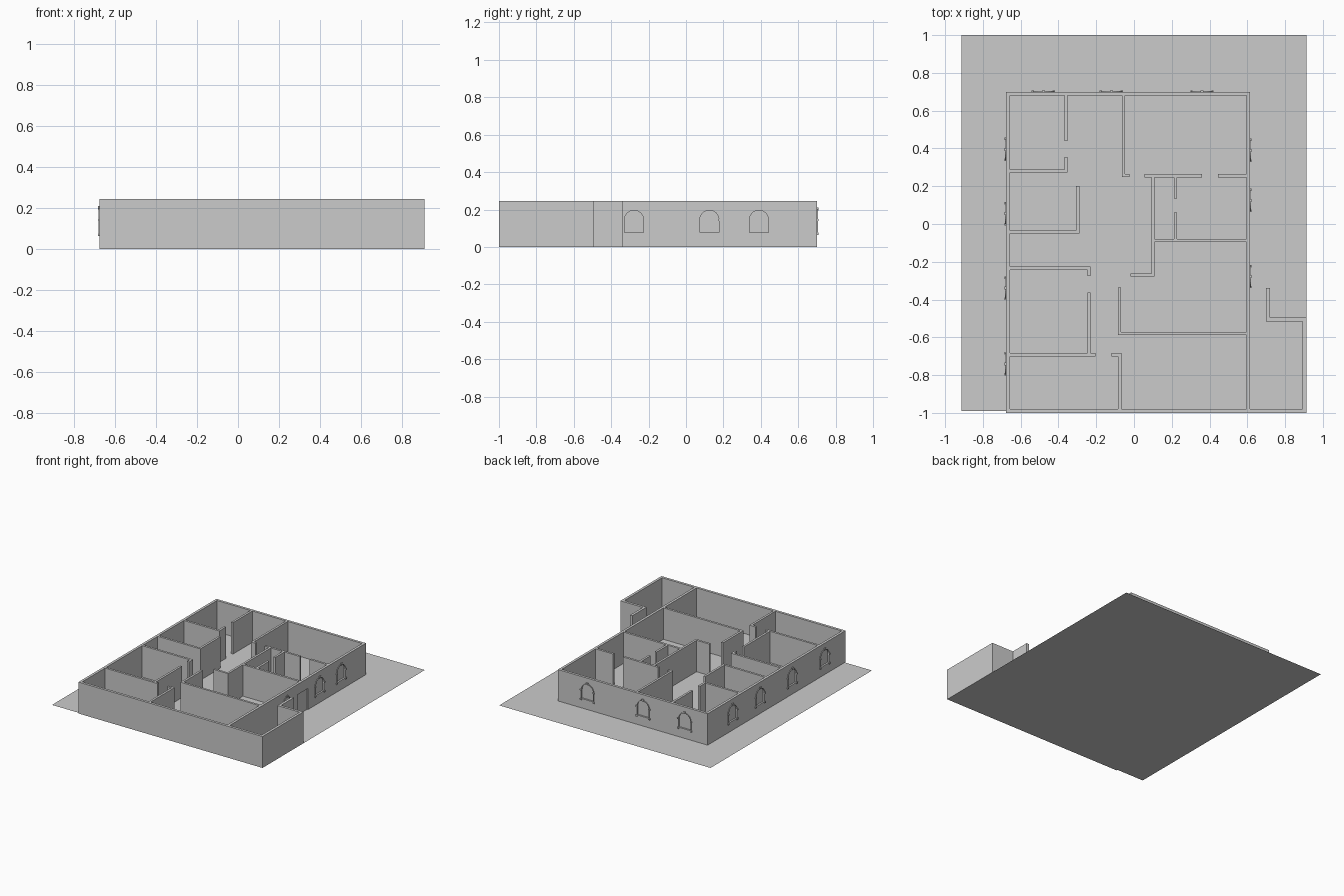
import bpy, bmesh, math
from mathutils import Matrix, Vector

if "Cube" in bpy.data.objects:
    bpy.data.objects.remove(bpy.data.objects["Cube"])

H = 0.245          # wall height
T = 0.02           # outer wall thickness
TI = 0.017         # inner wall thickness


def finish(name, bm):
    bmesh.ops.recalc_face_normals(bm, faces=bm.faces)
    me = bpy.data.meshes.new(name)
    bm.to_mesh(me)
    bm.free()
    ob = bpy.data.objects.new(name, me)
    bpy.context.collection.objects.link(ob)
    return ob


def wall(name, pts, t=TI, closed=False):
    """Mitred wall of constant thickness along a centre line."""
    bm = bmesh.new()
    p = [Vector(q) for q in pts]
    n = len(p)
    rings = []
    for i in range(n):
        a = (p[i] - p[i - 1]).normalized() if (i or closed) else None
        b = (p[(i + 1) % n] - p[i]).normalized() if (i < n - 1 or closed) else None
        a, b = a or b, b or a
        na, nb = Vector((-a.y, a.x)), Vector((-b.y, b.x))
        off = (na + nb) / (1 + na.dot(nb)) * t / 2
        l, r = p[i] + off, p[i] - off
        rings.append([bm.verts.new((v.x, v.y, z)) for v, z in ((l, 0), (r, 0), (r, H), (l, H))])
    for i in range(n if closed else n - 1):
        A, B = rings[i], rings[(i + 1) % n]
        for k in range(4):
            bm.faces.new((A[k], A[(k + 1) % 4], B[(k + 1) % 4], B[k]))
    if not closed:
        bm.faces.new(rings[0])
        bm.faces.new(rings[-1])
    return finish(name, bm)


def prism(bm, profile, w0, w1, mat):
    """Extrude a (u, z) profile outward from w0 to w1."""
    lo = [bm.verts.new(mat @ Vector((u, w0, z))) for u, z in profile]
    hi = [bm.verts.new(mat @ Vector((u, w1, z))) for u, z in profile]
    bm.faces.new(lo)
    bm.faces.new(hi)
    for i in range(len(lo)):
        j = (i + 1) % len(lo)
        bm.faces.new((lo[i], lo[j], hi[j], hi[i]))


def rect(u0, u1, z0, z1):
    return [(u0, z0), (u1, z0), (u1, z1), (u0, z1)]


def arch(r, z0=0.075, spring=0.145, n=12):
    top = [(r * math.cos(math.pi * i / n), spring + r * math.sin(math.pi * i / n)) for i in range(n + 1)]
    return [(r, z0)] + top + [(-r, z0)]


# Ground sheet
bm = bmesh.new()
bm.faces.new([bm.verts.new(c) for c in ((-.912, -.99, 0), (.912, -.99, 0), (.912, 1, 0), (-.912, 1, 0))])
finish("ground", bm)

# Outer walls and side annex
house = wall("outer_walls", [(-.667, -.99), (.605, -.99), (.605, .69), (-.667, .69)], T, True)
wall("annex_wall", [(.615, -.99), (.902, -.99), (.902, -.505), (.71, -.505), (.71, -.34)], T)

# Inner partitions as centre lines
partitions = [
    [(-.36, .68), (-.36, .44)],
    [(-.36, .355), (-.36, .28), (-.657, .28)],
    [(-.055, .68), (-.055, .257), (-.025, .257)],
    [(.055, .256), (.36, .256)],
    [(.445, .256), (.595, .256)],
    [(.101, .248), (.101, -.27), (-.018, -.27)],
    [(.219, .248), (.219, .135)],
    [(.219, .06), (.219, -.079)],
    [(.109, -.087), (.595, -.087)],
    [(-.298, .2), (-.298, -.043), (-.657, -.043)],
    [(-.657, -.234), (-.238, -.234), (-.238, -.275)],
    [(-.238, -.363), (-.238, -.684)],
    [(-.657, -.692), (-.205, -.692)],
    [(-.12, -.692), (-.076, -.692), (-.076, -.98)],
    [(-.077, -.335), (-.077, -.58), (.595, -.58)],
]
for i, line in enumerate(partitions):
    wall(f"partition_{i + 1}", line)


def place(x, y, angle):
    return Matrix.Translation((x, y, 0)) @ Matrix.Rotation(math.radians(angle), 4, 'Z')


right = [place(.615, y, -90) for y in (-.278, .125, .39)]
back = [place(x, .70, 0) for x in (-.48, -.12, .36)]
left = [place(-.677, y, 90) for y in (-.74, -.34, .055, .395)]
door = place(.615, -.08, -90)

# Shallow window and door recesses
bm = bmesh.new()
for m in right + back + left:
    prism(bm, arch(.052), -.008, .02, m)
prism(bm, rect(-.065, .065, -.02, .165), -.008, .02, door)
cutter = finish("recess_cutter", bm)
cutter.hide_render = True
mod = house.modifiers.new("recesses", 'BOOLEAN')
mod.operation, mod.solver, mod.object = 'DIFFERENCE', 'EXACT', cutter
bpy.context.view_layer.objects.active = house
bpy.ops.object.modifier_apply(modifier=mod.name)
bpy.data.objects.remove(cutter)

# Window surrounds: arched trim, keystone, imposts and sill
for i, m in enumerate(right + back + left):
    bm = bmesh.new()
    prism(bm, arch(.056) + arch(.051)[::-1], -.008, .005, m)
    prism(bm, [(-.005, .194), (.005, .194), (.008, .21), (-.008, .21)], -.004, .008, m)
    prism(bm, rect(-.056, .056, .07, .076), -.008, .005, m)
    for s in (-1, 1):
        prism(bm, rect(s * .049, s * .062, .138, .148), -.004, .008, m)
        prism(bm, rect(s * .049, s * .062, .064, .076), -.004, .008, m)
    finish(f"window_surround_{i + 1}", bm)
